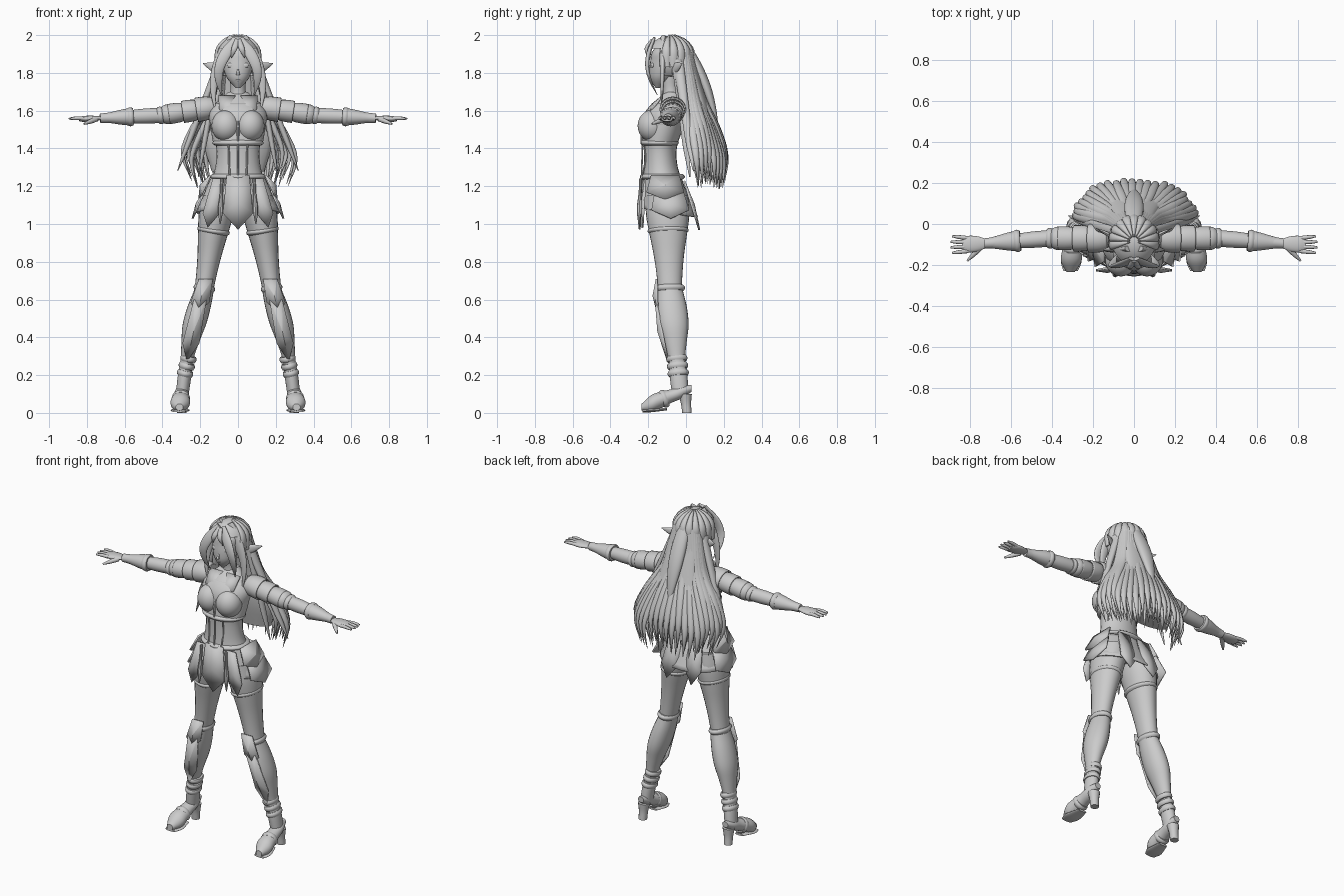
import bpy, bmesh, math, random
from mathutils import Vector

random.seed(4)
if "Cube" in bpy.data.objects:
    bpy.data.objects.remove(bpy.data.objects["Cube"], do_unlink=True)

grey = bpy.data.materials.new("plain_grey")
grey.use_nodes = True
grey.diffuse_color = (.6, .6, .6, 1)
grey.node_tree.nodes["Principled BSDF"].inputs["Base Color"].default_value = grey.diffuse_color

X, Y, Z = Vector((1, 0, 0)), Vector((0, 1, 0)), Vector((0, 0, 1))

# Joints of the left side; the right side is mirrored
HIP, KNEE, ANKLE = Vector((.1, -.1, 1.15)), Vector((.18, -.085, .65)), Vector((.295, -.03, .1))
SHOULDER, ELBOW, WRIST = Vector((.12, -.07, 1.62)), Vector((.41, -.07, 1.575)), Vector((.73, -.095, 1.56))


def finish(name, bm, mirror=False, thickness=0, angle=40):
    """Turn a bmesh into a shaded object, optionally thickened and mirrored."""
    bmesh.ops.recalc_face_normals(bm, faces=bm.faces)
    mesh = bpy.data.meshes.new(name)
    bm.to_mesh(mesh)
    bm.free()
    mesh.materials.append(grey)
    obj = bpy.data.objects.new(name, mesh)
    bpy.context.collection.objects.link(obj)
    bpy.ops.object.select_all(action='DESELECT')
    obj.select_set(True)
    bpy.context.view_layer.objects.active = obj
    bpy.ops.object.shade_smooth_by_angle(angle=math.radians(angle))
    if thickness:
        obj.modifiers.new("thickness", 'SOLIDIFY').thickness = thickness
    if mirror:
        obj.modifiers.new("mirror", 'MIRROR')


def smooth_path(stations, steps=4):
    """Catmull-Rom curve through stations of position, width and depth."""
    v = [Vector(s) for s in stations]
    v = [v[0] * 2 - v[1]] + v + [v[-1] * 2 - v[-2]]
    out = []
    for before, here, there, after in zip(v, v[1:], v[2:], v[3:]):
        for i in range(steps):
            t = i / steps
            slope_in, slope_out = (there - before) / 2, (after - here) / 2
            step = there - here
            out.append(here + slope_in * t + (step * 3 - slope_in * 2 - slope_out) * t ** 2
                       + (slope_in + slope_out - step * 2) * t ** 3)
    return out + [v[-2]]


def add_tube(bm, stations, side, axis=None, sides=10, capped=True):
    """Loft elliptical rings along the path; side is the width direction."""
    path = smooth_path(stations)
    last = len(path) - 1
    rings = []
    for i, point in enumerate(path):
        tangent = axis or (path[min(i + 1, last)] - path[max(i - 1, 0)]).to_3d()
        up = tangent.cross(side).normalized()
        across = up.cross(tangent).normalized()
        width, depth = max(point[3], .001), max(point[4], .001)
        angles = [math.tau * k / sides for k in range(sides)]
        rings.append([bm.verts.new(point.to_3d() + across * math.cos(a) * width + up * math.sin(a) * depth)
                      for a in angles])
    for low, high in zip(rings, rings[1:]):
        for k in range(sides):
            bm.faces.new((low[k - 1], low[k], high[k], high[k - 1]))
    if capped:
        bm.faces.new(rings[0])
        bm.faces.new(rings[-1])


def limb(name, start, end, widths, depth=1, bow=(0, 0, 0), side=X, axis=None, sides=24, shell=0):
    """Tube with evenly spaced widths, bowed sideways; parts off centre are mirrored."""
    start, end, bow = Vector(start), Vector(end), Vector(bow)
    stations = []
    for i, width in enumerate(widths):
        t = i / (len(widths) - 1)
        centre = start.lerp(end, t) + bow * math.sin(math.pi * t)
        stations.append((*centre, width, width * depth))
    bm = bmesh.new()
    add_tube(bm, stations, side, axis, sides, capped=not shell)
    finish(name, bm, mirror=bool(start.x), thickness=shell)


def strap(name, start, end, t, radius, depth=1, side=X):
    """Rounded band around a limb, at the fraction t along it."""
    start, end = Vector(start), Vector(end)
    centre, half = start.lerp(end, t), (end - start).normalized() * .015
    limb(name, centre - half, centre + half, [radius * .9, radius, radius, radius * .9], depth, side=side)


def shield(name, top, tip, half_width, across=X, bulge=.012):
    """Pointed plate or cloth flap with a raised middle."""
    top, tip = Vector(top), Vector(tip)
    low, wide, narrow = top.lerp(tip, .7), across * half_width, across * half_width * .75
    normal = (tip - top).cross(across).normalized()
    bm = bmesh.new()
    rim = [bm.verts.new(p) for p in (top - narrow, top + narrow, low + wide, tip, low - wide)]
    middle = bm.verts.new(top.lerp(tip, .5) + normal * bulge)
    for a, b in zip(rim, rim[1:] + rim[:1]):
        bm.faces.new((a, b, middle))
    finish(name, bm, bool(top.x), thickness=.01, angle=20)


def on_ball(centre, size, direction):
    return Vector([c + s * d for c, s, d in zip(centre, size, direction)])


def ball(name, centre, size, keep=None):
    """Ellipsoid; keep chooses which faces stay."""
    bm = bmesh.new()
    bmesh.ops.create_uvsphere(bm, u_segments=32, v_segments=20, radius=1)
    for v in bm.verts:
        v.co = on_ball(centre, size, v.co)
    if keep:
        unwanted = [f for f in bm.faces if not keep(f.calc_center_median())]
        bmesh.ops.delete(bm, geom=unwanted, context='FACES')
    finish(name, bm, mirror=bool(centre[0]))


# Torso, neck and head
limb("torso", (0, -.1, 1.1), (0, -.07, 1.7), [.16, .15, .12, .115, .14, .15, .05], .75, bow=(0, -.05, 0), axis=Z)
limb("neck", (0, -.075, 1.65), (0, -.09, 1.78), [.05, .04, .045])
limb("head", (0, -.15, 1.72), (0, -.08, 1.96), [.012, .055, .075, .085, .09, .06], .95, axis=Z)
limb("nose", (0, -.185, 1.83), (0, -.2, 1.79), [.004, .006, .01], axis=Z, sides=8)
limb("lips", (0, -.18, 1.77), (0, -.178, 1.755), [.01, .02, .01], .4, sides=12)
ball("eye", (.037, -.175, 1.84), (.02, .01, .015))
limb("ear", (.07, -.08, 1.81), (.185, -.02, 1.85), [.02, .03, .02, .001], .4, side=Z, sides=12)

# Breastplate, collar and corset
ball("breastplate_cup", (.064, -.178, 1.52), (.076, .078, .084))
limb("breastplate", (0, -.14, 1.42), (0, -.09, 1.64), [.13, .14, .147, .15, .125], .72, axis=Z, shell=.01)
strap("under_bust_trim", (0, -.14, 1.4), (0, -.14, 1.5), .3, .134, .75)
shield("collar_point", (.06, -.13, 1.68), (.03, -.21, 1.575), .06)
limb("corset_seam", (.045, -.23, 1.26), (.05, -.225, 1.43), [.005, .005, .005], bow=(0, .012, 0), sides=6)
limb("centre_seam", (0, -.235, 1.26), (0, -.23, 1.43), [.005, .005, .005], sides=6)
limb("breast_ridge", (0, -.235, 1.43), (0, -.19, 1.6), [.005, .008, .005], bow=(0, -.02, 0), sides=6)

# Belt, skirt and hanging flaps
strap("belt", (0, -.125, 1.3), (0, -.125, 1.2), .5, .147, .8)
limb("skirt", (0, -.123, 1.25), (0, -.09, 1.06), [.142, .185, .222], .7, axis=Vector((0, .15, 1)), shell=.008)
shield("front_tabard", (0, -.24, 1.26), (0, -.25, .97), .08)
shield("front_flap", (.1, -.22, 1.24), (.16, -.235, .98), .045)
shield("side_tasset", (.18, -.09, 1.18), (.245, -.08, 1.03), .1, Y)
shield("hip_plate", (.15, -.11, 1.26), (.21, -.11, 1.13), .1, Y, .025)
shield("back_flap", (.07, -.005, 1.23), (.085, .075, .97), .055, bulge=-.012)
limb("belt_tassel", (.085, -.24, 1.24), (.095, -.25, 1), [.008, .008, .014, .003], sides=8)

# Legs, boots and leg armour
limb("thigh", HIP, KNEE, [.09, .092, .08, .066, .056, .05], 1.25, axis=Z)
limb("boot_shaft", KNEE, ANKLE, [.052, .062, .062, .047, .034, .036, .034], 1.3, bow=(.015, 0, 0), axis=Z)
strap("thigh_band", HIP, KNEE, .37, .086, 1.25)
strap("boot_top", HIP, KNEE, .98, .057, 1.4)
for i, place in enumerate(("upper", "middle", "lower")):
    strap(f"{place}_ankle_fold", KNEE, ANKLE + X * .01, .66 + .07 * i, .043, 1.3)
shield("knee_guard", (.17, -.16, .71), (.215, -.155, .53), .05, bulge=.02)
shield("shin_guard", (.2, -.165, .6), (.27, -.1, .27), .045, bulge=.02)
limb("foot", (.31, -.235, .03), (.293, .03, .13), [.02, .05, .048, .04, .037, .02], .9, axis=Y)
limb("sole", (.31, -.23, .01), (.3, -.1, .02), [.035, .05, .042, .03], .2, axis=Y)
limb("heel", (.297, .005, 0), (.294, -.005, .1), [.025, .027, .036], axis=Z, sides=12)
strap("instep_strap", (.31, -.235, .03), (.293, .03, .13), .45, .048, 1, X)

# Arms, shoulder plates, gloves and hands
limb("upper_arm", SHOULDER, ELBOW, [.05, .055, .05, .045, .04], side=Y)
limb("forearm", ELBOW, WRIST, [.04, .04, .035, .03, .024], side=Y)
for i, place in enumerate(("inner", "middle", "outer")):
    start, size = SHOULDER.lerp(ELBOW, .02 + .25 * i), .07 - .006 * i
    limb(f"{place}_shoulder_plate", start, start + (ELBOW - SHOULDER) * .33,
         [size * .8, size * .95, size, size], .92, side=Y, shell=.008)
limb("sleeve_puff", SHOULDER.lerp(ELBOW, .73), ELBOW, [.045, .056, .055, .04], .92, side=Y)
strap("elbow_strap", SHOULDER, ELBOW, 1, .05, .92, Y)
limb("glove_cuff", ELBOW.lerp(WRIST, .5), WRIST, [.05, .046, .04, .033, .027, .025], .92, side=Y)
strap("cuff_rim", ELBOW, WRIST, .5, .054, .92, Y)
limb("palm", WRIST, (.84, -.1, 1.555), [.025, .035, .04, .04, .03], .4, side=Y)
for i, place in enumerate(("index", "middle", "ring", "little")):
    knuckle = Vector((.81, -.132 + .021 * i, 1.557))
    length = .09 - .008 * abs(i - 1.5)
    limb(f"{place}_finger", knuckle, knuckle + X * length + Y * .006 * (i - 1.5),
         [.01, .01, .009, .005], bow=(0, 0, .003), side=Y, sides=10)
limb("thumb", (.75, -.115, 1.555), (.815, -.18, 1.53), [.014, .012, .005], side=Z, sides=10)

# Hair cap open over the face, with strands from crown to nape
CAP, CAP_SIZE = (0, -.085, 1.873), (.12, .128, .124)
ball("hair_cap", CAP, CAP_SIZE, keep=lambda c: c.z > 1.79 and (c.y > -.125 or c.z > 1.935))
bm = bmesh.new()
for turn in range(-100, 101, 20):
    s, c = math.sin(math.radians(turn)), math.cos(math.radians(turn))
    strand = []
    for lift in (80, 50, 20, -20):
        flat, rise = math.cos(math.radians(lift)), math.sin(math.radians(lift))
        strand.append((*on_ball(CAP, CAP_SIZE, (flat * s, flat * c, rise)), .022 * flat, .01))
    add_tube(bm, strand, side=Vector((c, -s, 0)))
finish("crown_strands", bm, angle=60)

# Fringe and loose locks beside the face
limb("inner_fringe", (.01, -.17, 1.98), (.085, -.15, 1.68), [.02, .03, .026, .018, .002], .4, (.05, -.045, 0))
limb("outer_fringe", (.02, -.12, 1.985), (.12, -.13, 1.6), [.03, .035, .025, .015, .002], .5, (.05, 0, 0))
limb("parting_wisp", (.005, -.18, 1.975), (.035, -.2, 1.88), [.012, .015, .002], .6, (0, -.02, 0))
limb("inner_side_lock", (.1, -.05, 1.87), (.21, .02, 1.25), [.02, .018, .015, .013, .002], 1.4)
limb("outer_side_lock", (.1, -.04, 1.85), (.32, .04, 1.28), [.02, .018, .016, .014, .002], 1.4)

# Long back hair: inner mass, gathered tail and two layers of fanned locks
limb("hair_mass", (0, -.01, 1.93), (0, .13, 1.28), [.08, .1, .13, .18, .14], .35, (0, .02, 0))
limb("gathered_tail", (0, 0, 1.95), (0, .17, 1.5), [.03, .045, .045, .03, .005], .6, (0, .02, 0))
FAN = [.08, .11, .15, .24, .3, .26]
WIDTHS = [.014, .02, .025, .025, .016, .001]
bm = bmesh.new()
count = 23
for layer in (0, 1):
    for i in range(count):
        angle = math.radians(176 * ((i + layer / 2) / (count - .5) - .5))
        s, c = math.sin(angle), math.cos(angle)
        jitter = random.uniform(-1, 1)
        lock = []
        for k, (fan, width) in enumerate(zip(FAN, WIDTHS)):
            t = k / (len(FAN) - 1)
            reach = fan * (1 - .2 * layer) * (1 + .06 * jitter * t)
            z = 1.92 - (.7 + .04 * jitter) * t
            lock.append((s * reach, .07 * t - .02 + c * reach * .6, z, width, width * .7))
        add_tube(bm, lock, side=Vector((c, -s, 0)))
finish("back_locks", bm, angle=60)
